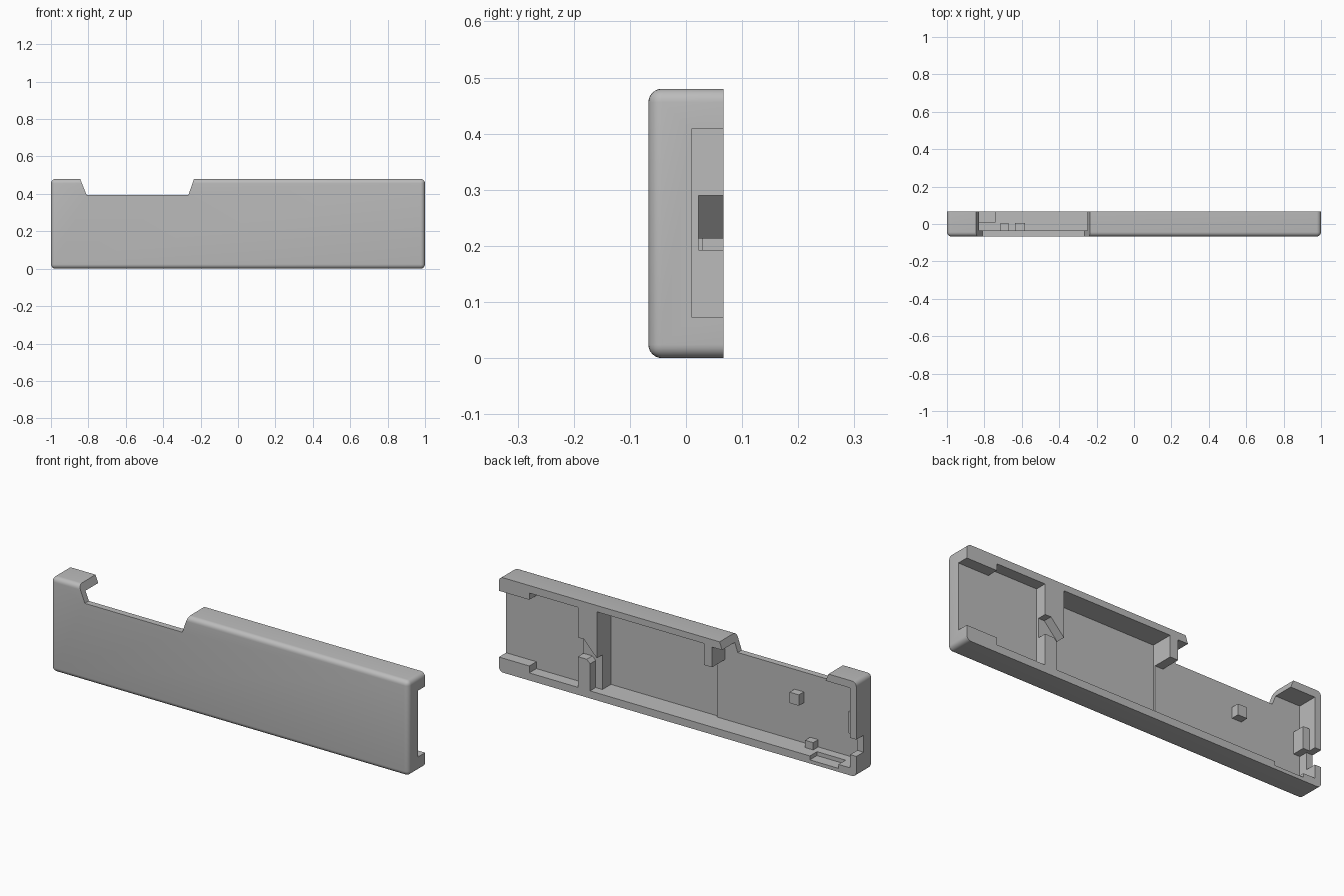
import bpy, bmesh

cube = bpy.data.objects.get("Cube")
if cube:
    bpy.data.objects.remove(cube, do_unlink=True)

BACK, FRONT, HEIGHT = 0.067, -0.067, 0.48
WALL, ROOF = 0.038, 0.442

grey = bpy.data.materials.new("plain grey")
grey.use_nodes = True
grey.diffuse_color = (0.5, 0.5, 0.5, 1)
grey.node_tree.nodes["Principled BSDF"].inputs["Base Color"].default_value = (0.5, 0.5, 0.5, 1)


def prism(name, outline, y0, y1):
    """Extrude an x-z outline from y0 to y1."""
    bm = bmesh.new()
    face = bm.faces.new([bm.verts.new((x, y0, z)) for x, z in outline])
    new = bmesh.ops.extrude_face_region(bm, geom=[face])["geom"]
    moved = [v for v in new if isinstance(v, bmesh.types.BMVert)]
    bmesh.ops.translate(bm, verts=moved, vec=(0, y1 - y0, 0))
    bmesh.ops.recalc_face_normals(bm, faces=bm.faces)
    mesh = bpy.data.meshes.new(name)
    bm.to_mesh(mesh)
    bm.free()
    mesh.materials.append(grey)
    obj = bpy.data.objects.new(name, mesh)
    bpy.context.collection.objects.link(obj)
    return obj


def block(name, x0, x1, y0, y1, z0, z1):
    return prism(name, [(x0, z0), (x1, z0), (x1, z1), (x0, z1)], y0, y1)


def apply(obj, mod):
    bpy.ops.object.select_all(action='DESELECT')
    bpy.context.view_layer.objects.active = obj
    obj.select_set(True)
    bpy.ops.object.modifier_apply(modifier=mod.name)


def cut(obj, cutter):
    mod = obj.modifiers.new("cut", 'BOOLEAN')
    mod.operation, mod.solver, mod.object = 'DIFFERENCE', 'EXACT', cutter
    apply(obj, mod)
    bpy.data.objects.remove(cutter, do_unlink=True)


# Outer shell: every edge rounded except those around the open back
shell = block("case_shell", -1, 1, FRONT, BACK, 0, HEIGHT)
bm = bmesh.new()
bm.from_mesh(shell.data)
rounded = [e for e in bm.edges if min(v.co.y for v in e.verts) < 0]
bmesh.ops.bevel(bm, geom=rounded, offset=0.024, segments=6, profile=0.5, affect='EDGES')
bm.to_mesh(shell.data)
bm.free()

# Hollows opened from the back
OUT = 0.2
cut(shell, block("main_hollow", -0.965, 0.45, -0.035, OUT, WALL, ROOF))
cut(shell, block("deep_hollow", -0.148, 0.452, -0.046, OUT, WALL, 0.448))
cut(shell, block("end_hollow", 0.558, 0.83, 0.01, OUT, WALL, ROOF))
cut(shell, block("end_slot", 0.8, 1.1, 0.01, OUT, 0.073, 0.408))
cut(shell, block("side_port", -1.1, -0.95, 0.01, OUT, 0.105, 0.19))
cut(shell, block("bottom_pocket", -0.9, -0.74, 0.01, OUT, 0.018, 0.06))

# Bent channel through the dividing rib
cut(shell, prism("rib_channel", [
    (0.57, 0.29), (0.525, 0.29), (0.452, 0.213), (0.44, 0.213), (0.44, WALL),
    (0.49, WALL), (0.49, 0.175), (0.508, 0.193), (0.57, 0.193)], 0.022, OUT))

# Sloped notch in the top edge
cut(shell, prism("top_notch", [
    (-0.852, 0.5), (-0.81, 0.395), (-0.265, 0.395), (-0.228, 0.5)], -OUT, OUT))

# Inner lugs and pegs
block("roof_lug", -0.193, -0.148, -0.04, BACK, 0.34, 0.445)
block("upper_peg", -0.635, -0.583, -0.04, 0.005, 0.24, 0.295)
block("lower_peg", -0.715, -0.67, -0.04, 0.005, 0.03, 0.075)
block("port_stop", -0.97, -0.93, -0.04, 0.03, 0.19, 0.3)

# Smooth the rounded corners, keep the cuts crisp
bpy.ops.object.select_all(action='DESELECT')
bpy.context.view_layer.objects.active = shell
shell.select_set(True)
bpy.ops.object.shade_smooth_by_angle(angle=0.5)
